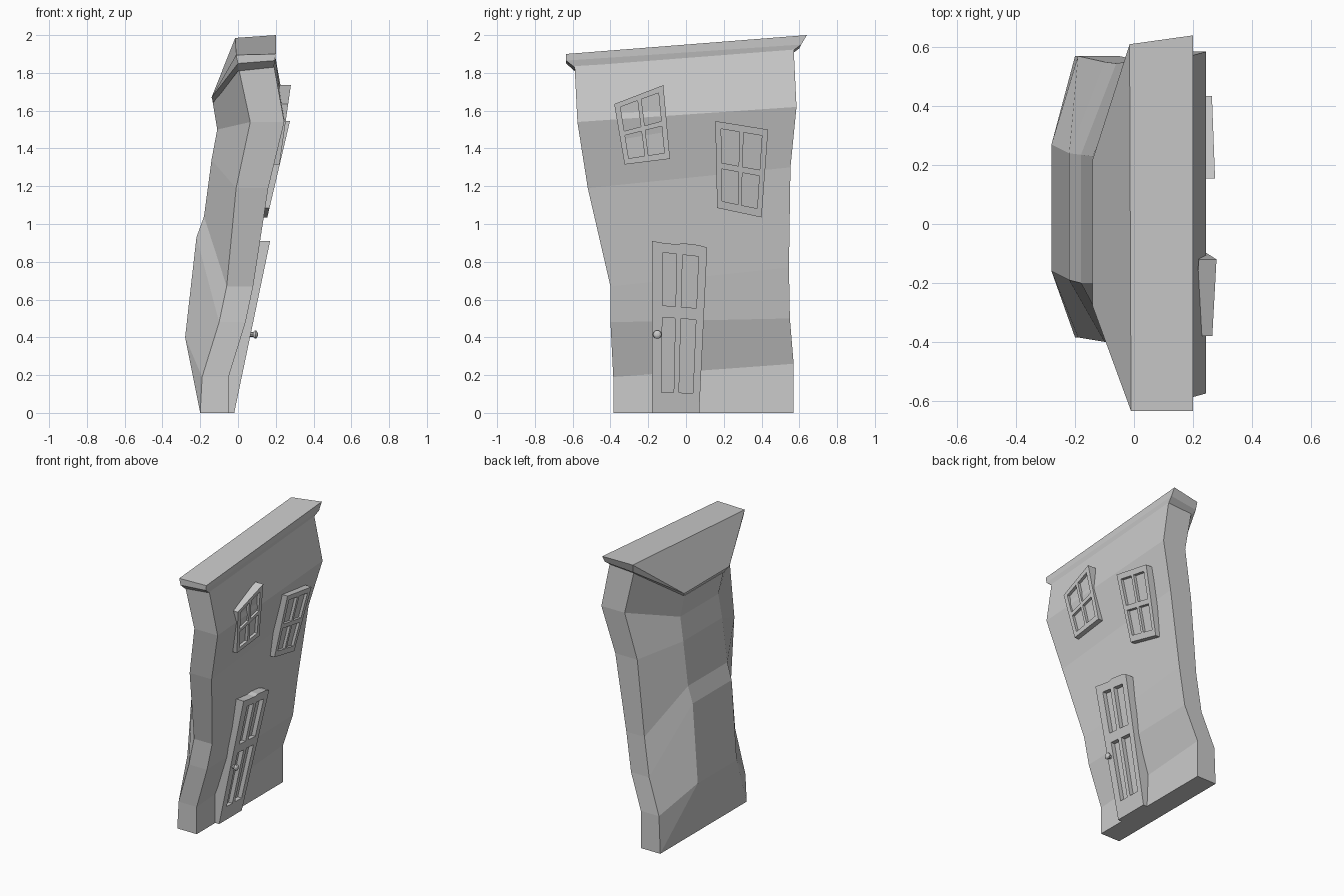
import bpy, bmesh
from mathutils import Vector, Matrix

if "Cube" in bpy.data.objects:
    bpy.data.objects.remove(bpy.data.objects["Cube"])


def finish(bm, name):
    bmesh.ops.remove_doubles(bm, verts=bm.verts, dist=0.0005)
    bmesh.ops.recalc_face_normals(bm, faces=bm.faces)
    me = bpy.data.meshes.new(name)
    bm.to_mesh(me)
    bm.free()
    ob = bpy.data.objects.new(name, me)
    bpy.context.collection.objects.link(ob)
    return ob


def loft(name, rings):
    """Skin a stack of closed rings; coincident points collapse to triangles."""
    bm = bmesh.new()
    vs = [[bm.verts.new(p) for p in r] for r in rings]
    n = len(rings[0])
    for a, b in zip(vs, vs[1:]):
        for i in range(n):
            j = (i + 1) % n
            bm.faces.new((a[i], a[j], b[j], b[i]))
    bm.faces.new(vs[0])
    bm.faces.new(vs[-1])
    return finish(bm, name)


def framed_panel(name, quad, us, vs, x0, x1, thick, recess, bump=None):
    """Leaning board over a (y, z) quad with recessed panes at odd grid cells."""
    bl, br, tr, tl = [Vector(q) for q in quad]
    zlo, zhi = min(q[1] for q in quad), max(q[1] for q in quad)
    bm = bmesh.new()
    grid = []
    for v in vs:
        row = []
        for i, u in enumerate(us):
            p = bl.lerp(br, u).lerp(tl.lerp(tr, u), v)
            z = p.y + (bump[i] * v if bump and v == 1 else 0)
            x = x0 + (x1 - x0) * (z - zlo) / (zhi - zlo)
            row.append(bm.verts.new((x, p.x, z)))
        grid.append(row)
    panes = []
    for j in range(len(vs) - 1):
        for i in range(len(us) - 1):
            f = bm.faces.new((grid[j][i], grid[j][i + 1], grid[j + 1][i + 1], grid[j + 1][i]))
            if i % 2 and j % 2:
                panes.append(f)
    # outer edge walls
    border = [e for e in bm.edges if e.is_boundary]
    ext = bmesh.ops.extrude_edge_only(bm, edges=border)["geom"]
    bmesh.ops.translate(bm, vec=(-thick, 0, 0),
                        verts=[g for g in ext if isinstance(g, bmesh.types.BMVert)])
    bmesh.ops.holes_fill(bm, edges=[e for e in bm.edges if e.is_boundary], sides=0)
    # recessed panes
    for f in panes:
        new = bmesh.ops.extrude_discrete_faces(bm, faces=[f])["faces"][0]
        bmesh.ops.translate(bm, vec=(-recess, 0, 0), verts=new.verts)
    return finish(bm, name)


# House wall: left end (y, z), right end (y, z), front x, back x per level
ends = [
    (-.385, 0, .57, 0, -.05, -.2),
    (-.385, .19, .57, .26, -.05, -.19),
    (-.40, .48, .55, .50, .04, -.10),
    (-.40, .67, .545, .77, .08, -.06),
    (-.52, 1.19, .553, 1.30, .16, -.01),
    (-.575, 1.54, .585, 1.62, .245, .065),
    (-.59, 1.84, .57, 1.93, .19, 0),
]
# Bulging back: x, y right, y left, z per level
bulge = [None, (-.28, .27, -.16, .40), (-.22, .24, -.19, .93), (-.18, .235, -.2, 1.04),
         (-.14, .23, -.2, 1.34), (-.11, .22, -.2, 1.5), (-.135, .21, -.22, 1.65)]
rings = []
for (yl, zl, yr, zr, xf, xb), b in zip(ends, bulge):
    m1 = (b[0], b[1], b[3]) if b else (xb, yr, zr)
    m2 = (b[0], b[2], b[3]) if b else (xb, yl, zl)
    rings.append([(xf, yl, zl), (xf, yr, zr), (xb, yr, zr), m1, m2, (xb, yl, zl)])
loft("house_wall", rings)

# Roof slab with the sloped back
bp, bn = (-.015, .61, 1.985), (-.01, -.635, 1.895)
loft("roof", [
    [(.19, -.59, 1.83), (.19, .57, 1.92), (0, .56, 1.9), (-.13, .21, 1.64),
     (-.13, -.22, 1.64), (0, -.59, 1.81)],
    [(.195, -.635, 1.865), (.2, .61, 1.95), (-.01, .6, 1.93), (-.14, .22, 1.67),
     (-.14, -.28, 1.67), (0, -.635, 1.85)],
    [(.2, -.635, 1.9), (.2, .64, 2.0), bp, bp, bn, bn],
])

# Windows
wu, wv = [0, .11, .46, .54, .89, 1], [0, .09, .46, .53, .92, 1]
framed_panel("left_window", [(-.325, 1.315), (-.085, 1.345), (-.12, 1.735), (-.38, 1.635)],
             wu, wv, .22, .28, .06, .02)
framed_panel("right_window", [(.165, 1.085), (.40, 1.035), (.435, 1.5), (.155, 1.545)],
             wu, wv, .155, .275, .05, .02)

# Door with wavy top
framed_panel("door", [(-.18, 0), (.07, 0), (.112, .875), (-.18, .91)],
             [0, .2, .45, .56, .85, 1], [0, .12, .56, .63, .94, 1],
             -.02, .17, .075, .03, bump=[0, -.003, -.002, .008, .008, 0])

# Door knob
turn = Matrix.Rotation(1.5708, 4, 'Y')
bm = bmesh.new()
bmesh.ops.create_cone(bm, cap_ends=True, segments=8, radius1=.012, radius2=.012, depth=.05,
                      matrix=Matrix.Translation((.072, -.152, .415)) @ turn)
bmesh.ops.create_uvsphere(bm, u_segments=10, v_segments=6, radius=.023,
                          matrix=Matrix.Translation((.092, -.152, .415)) @ turn
                          @ Matrix.Diagonal((1, 1, .6, 1)))
finish(bm, "door_knob")
